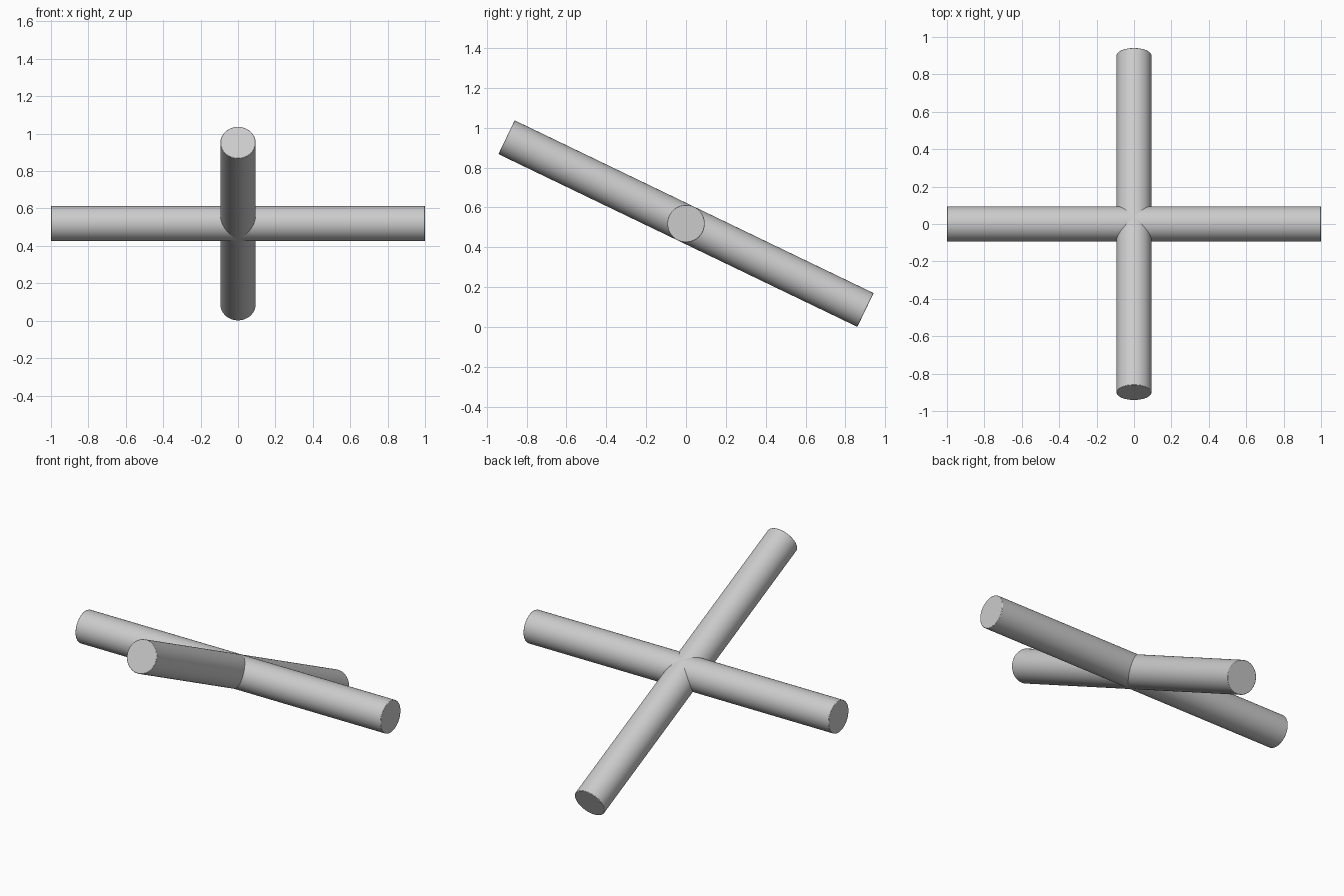
import bpy
import math

cube = bpy.data.objects.get("Cube")
if cube:
    bpy.data.objects.remove(cube, do_unlink=True)

RADIUS = 0.094
LENGTH = 2.0
TILT = math.radians(25.7)
CENTRE_Z = 0.519

# Single plain grey
grey = bpy.data.materials.new("light_grey")
grey.use_nodes = True
colour = (0.6, 0.6, 0.6, 1)
grey.diffuse_color = colour
grey.node_tree.nodes["Principled BSDF"].inputs["Base Color"].default_value = colour


def rod(name, rotation):
    """Smooth capped cylinder with a fine softened rim."""
    bpy.ops.mesh.primitive_cylinder_add(
        vertices=64, radius=RADIUS, depth=LENGTH,
        location=(0, 0, CENTRE_Z), rotation=rotation)
    obj = bpy.context.object
    obj.name = name
    obj.data.materials.append(grey)
    bpy.ops.object.shade_smooth_by_angle(angle=math.radians(35))
    bevel = obj.modifiers.new("rim", "BEVEL")
    bevel.width = 0.003
    bevel.segments = 2
    bevel.limit_method = 'ANGLE'
    bevel.angle_limit = math.radians(60)
    return obj


# Level rod from side to side
rod("cross_rod", (0, math.pi / 2, 0))

# Sloping rod, high at the front and low at the back
rod("sloping_rod", (math.pi / 2 - TILT, 0, 0))
